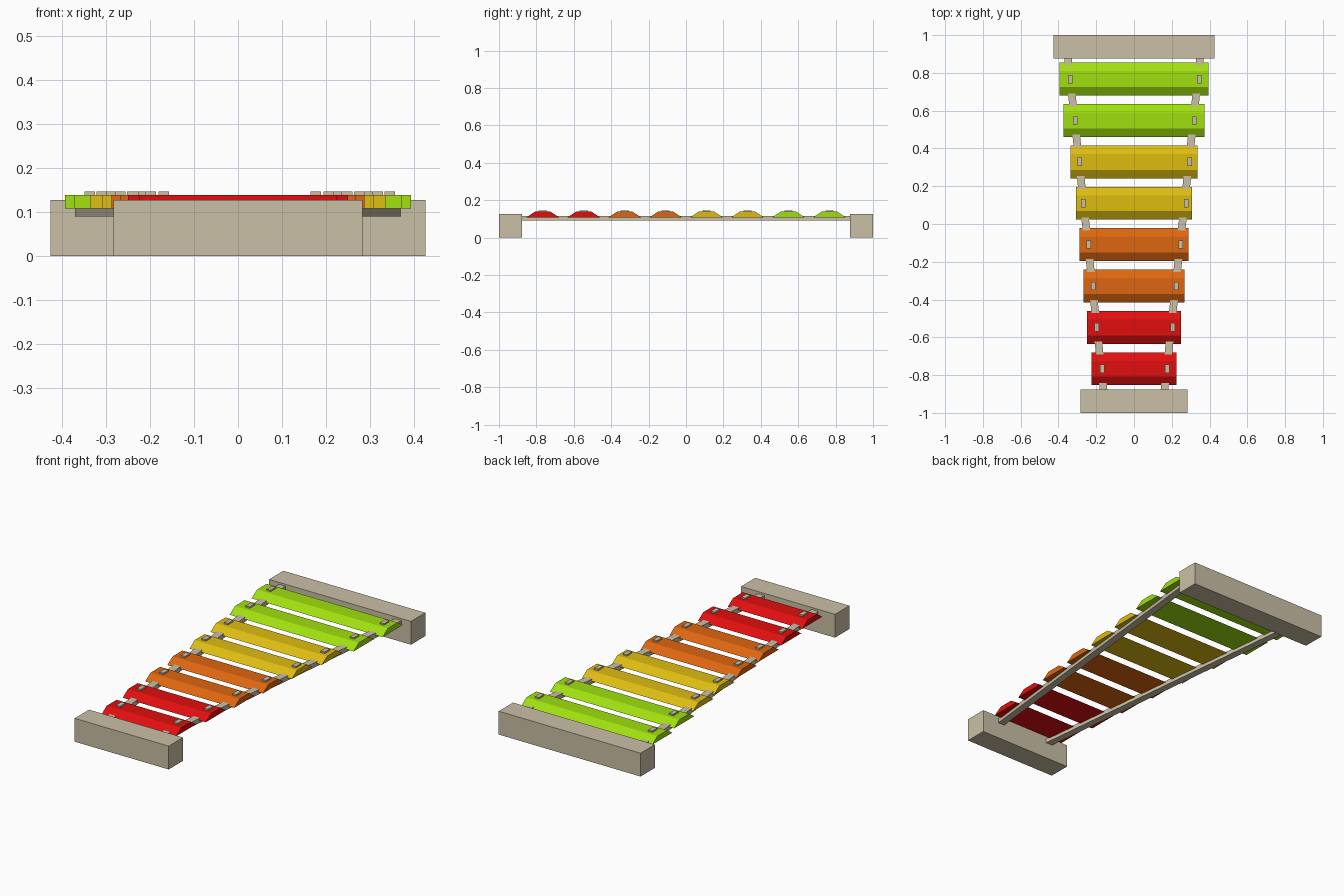
import bpy

if "Cube" in bpy.data.objects:
    bpy.data.objects.remove(bpy.data.objects["Cube"])


def srgb(r, g, b):
    def lin(c):
        c /= 255
        return c / 12.92 if c <= 0.04045 else ((c + 0.055) / 1.055) ** 2.4
    return (lin(r), lin(g), lin(b), 1)


def material(name, rgb):
    m = bpy.data.materials.new(name)
    m.diffuse_color = srgb(*rgb)
    m.use_nodes = True
    m.node_tree.nodes["Principled BSDF"].inputs["Base Color"].default_value = m.diffuse_color
    return m


wood = material("pale_wood", (203, 192, 166))
red = material("red", (224, 14, 14))
orange = material("orange", (222, 102, 16))
yellow = material("yellow", (222, 188, 16))
green = material("lime_green", (160, 224, 14))


def prism(name, bottom, top, mat):
    """Closed solid between two matching outlines."""
    n = len(bottom)
    faces = [tuple(range(n))[::-1], tuple(range(n, 2 * n))]
    faces += [(i, (i + 1) % n, (i + 1) % n + n, i + n) for i in range(n)]
    mesh = bpy.data.meshes.new(name)
    mesh.from_pydata(bottom + top, [], faces)
    mesh.materials.append(mat)
    ob = bpy.data.objects.new(name, mesh)
    bpy.context.collection.objects.link(ob)
    return ob


def rect(x0, x1, y0, y1, z):
    return [(x0, y0, z), (x1, y0, z), (x1, y1, z), (x0, y1, z)]


def box(name, x0, x1, y0, y1, z0, z1, mat):
    return prism(name, rect(x0, x1, y0, y1, z0), rect(x0, x1, y0, y1, z1), mat)


# End blocks
box("front_block", -0.283, 0.283, -1.0, -0.877, 0, 0.127, wood)
box("back_block", -0.427, 0.427, 0.877, 1.0, 0, 0.127, wood)

# Two rails spreading towards the back
for side, label in ((-1, "left"), (1, "right")):
    def outline(z):
        pts = [(side * 0.161 + dx, -0.88, z) for dx in (-0.02, 0.02)]
        return pts + [(side * 0.35 + dx, 0.88, z) for dx in (0.02, -0.02)]
    prism(label + "_rail", outline(0.09), outline(0.116), wood)

# Chamfered note bars, each with a peg cap near either end
half_lengths = (0.224, 0.250, 0.268, 0.288, 0.308, 0.335, 0.373, 0.394)
peg_offsets = (0.173, 0.202, 0.219, 0.244, 0.272, 0.291, 0.314, 0.341)
colours = (red, orange, yellow, green)
for i, (hl, px) in enumerate(zip(half_lengths, peg_offsets)):
    y = -0.766 + 0.219 * i
    prism(f"note_bar_{i + 1}", rect(-hl, hl, y - 0.087, y + 0.087, 0.108),
          rect(-hl, hl, y - 0.042, y + 0.042, 0.138), colours[i // 2])
    for side, label in ((-1, "left"), (1, "right")):
        x = side * px + 0.004
        box(f"{label}_peg_{i + 1}", x - 0.012, x + 0.012,
            y - 0.022, y + 0.022, 0.13, 0.146, wood)
